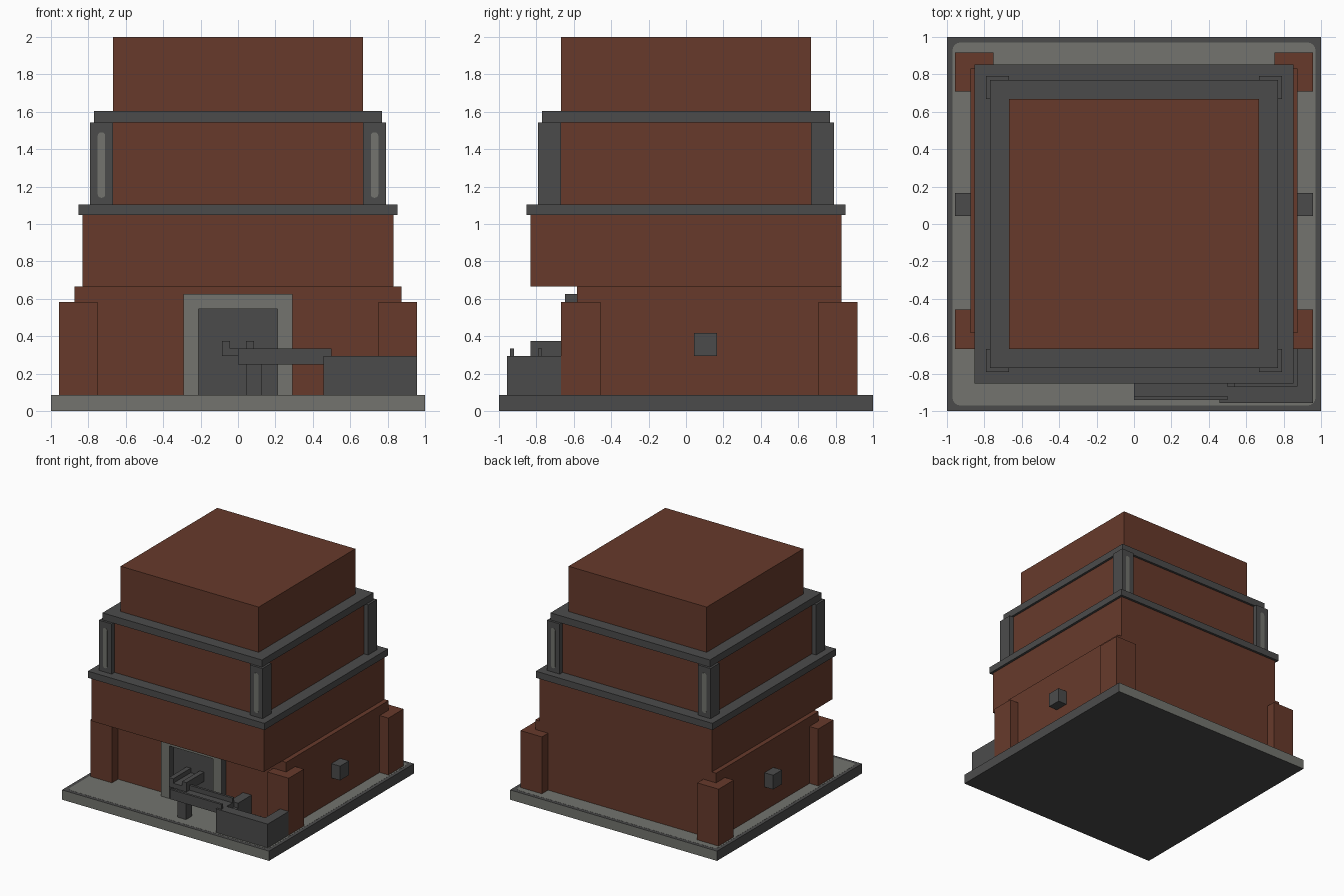
import bpy
import bmesh
import math
from mathutils import Matrix

if "Cube" in bpy.data.objects:
    bpy.data.objects.remove(bpy.data.objects["Cube"], do_unlink=True)


def material(name, rgb):
    lin = [((c / 255 + 0.055) / 1.055) ** 2.4 for c in rgb] + [1.0]
    m = bpy.data.materials.new(name)
    m.diffuse_color = lin
    m.use_nodes = True
    bsdf = next(n for n in m.node_tree.nodes if n.type == 'BSDF_PRINCIPLED')
    bsdf.inputs["Base Color"].default_value = lin
    bsdf.inputs["Roughness"].default_value = 0.9
    return m


BRICK = material("brick_red", (103, 58, 43))
DARK = material("dark_grey", (75, 75, 75))
LIGHT = material("light_grey", (115, 116, 110))


def finish(name, bm, mats):
    bmesh.ops.recalc_face_normals(bm, faces=bm.faces)
    me = bpy.data.meshes.new(name)
    bm.to_mesh(me)
    bm.free()
    for m in mats:
        me.materials.append(m)
    ob = bpy.data.objects.new(name, me)
    bpy.context.collection.objects.link(ob)
    return ob


def box(name, xs, ys, zs, mat, fb_mat=None):
    """Box from ranges; fb_mat colours the front and back faces."""
    bm = bmesh.new()
    bmesh.ops.create_cube(bm, size=1)
    for v in bm.verts:
        v.co = [r[0] if c < 0 else r[1] for c, r in zip(v.co, (xs, ys, zs))]
    bm.normal_update()
    if fb_mat:
        for f in bm.faces:
            f.material_index = int(abs(f.normal.y) > 0.9)
    return finish(name, bm, [mat] + ([fb_mat] if fb_mat else []))


def square(name, r, zs, mat):
    return box(name, (-r, r), (-r, r), zs, mat)


def span(side, a, b):
    """Range mirrored to the given side."""
    return tuple(sorted((side * a, side * b)))


def plate(name, w, h, radius, matrix, mat, thick=0.003):
    """Thin rounded rectangle centred on the matrix origin."""
    bm = bmesh.new()
    pts = []
    for q, (sx, sy) in enumerate(((1, 1), (-1, 1), (-1, -1), (1, -1))):
        for i in range(5):
            a = (q + i / 4) * math.pi / 2
            pts.append((sx * (w / 2 - radius) + radius * math.cos(a),
                        sy * (h / 2 - radius) + radius * math.sin(a), -thick / 2))
    face = bm.faces.new([bm.verts.new(p) for p in pts])
    ext = bmesh.ops.extrude_face_region(bm, geom=[face])
    for g in ext["geom"]:
        if isinstance(g, bmesh.types.BMVert):
            g.co.z += thick
    bm.transform(matrix)
    return finish(name, bm, [mat])


# Foundation
box("foundation", (-1, 1), (-1, 1), (0, 0.085), DARK, LIGHT)
plate("foundation_paving", 1.94, 1.94, 0.04, Matrix.Translation((0, 0, 0.0845)), LIGHT)

# Stacked masonry and ledges
box("lower_body", (-0.873, 0.873), (-0.583, 0.832), (0.085, 0.667), BRICK)
square("upper_body", 0.832, (0.667, 1.047), BRICK)
square("lower_ledge", 0.853, (1.047, 1.105), DARK)
square("middle_storey", 0.75, (1.105, 1.543), BRICK)
square("upper_ledge", 0.77, (1.543, 1.605), DARK)
square("top_storey", 0.667, (1.605, 2.0), BRICK)

for sx in (-1, 1):
    side = "left" if sx > 0 else "right"
    # Buttresses at the ground corners
    for end, ys in (("front", (-0.667, -0.458)), ("back", (0.708, 0.917))):
        box(f"{end}_{side}_buttress", span(sx, 0.75, 0.957), ys, (0.085, 0.583), BRICK)
    # Vent block on each side wall
    box(f"{side}_vent", span(sx, 0.86, 0.957), (0.042, 0.165), (0.293, 0.417), DARK)
    # Upper corner posts with light strips
    for sy in (-1, 1):
        end = "back" if sy > 0 else "front"
        box(f"{end}_{side}_post", span(sx, 0.667, 0.79), span(sy, 0.667, 0.79),
            (1.105, 1.543), DARK)
        m = Matrix.Translation((sx * 0.73, sy * 0.7895, 1.315)) @ Matrix.Rotation(math.pi / 2, 4, 'X')
        plate(f"{end}_{side}_strip", 0.04, 0.35, 0.018, m, LIGHT)
    # Door jambs
    box(f"{side}_door_jamb", span(sx, 0.21, 0.292), (-0.647, -0.58), (0.085, 0.625), DARK, LIGHT)

# Door
box("door_lintel", (-0.21, 0.21), (-0.647, -0.58), (0.545, 0.625), DARK, LIGHT)
box("door_panel", (-0.21, 0.21), (-0.59, -0.575), (0.085, 0.545), DARK)

# Chute coming out of the door
box("chute_bed", (-0.085, 0.085), (-0.832, -0.585), (0.293, 0.335), DARK)
for sx in (-1, 1):
    box("chute_rail", span(sx, 0.043, 0.085), (-0.832, -0.585), (0.335, 0.374), DARK)

# Conveyor leading to the bin
box("conveyor_bed", (0, 0.5), (-0.94, -0.77), (0.25, 0.293), DARK)
for y in (-0.94, -0.79):
    box("conveyor_rail", (0, 0.5), (y, y + 0.021), (0.293, 0.335), DARK)
box("conveyor_leg", (0.043, 0.125), (-0.895, -0.815), (0.085, 0.25), DARK)

# Open bin with a low gap for the conveyor
box("bin_front", (0.457, 0.957), (-0.957, -0.87), (0.085, 0.293), DARK)
box("bin_outer_side", (0.872, 0.957), (-0.87, -0.66), (0.085, 0.293), DARK)
box("bin_inner_side", (0.457, 0.54), (-0.77, -0.58), (0.085, 0.293), DARK)
box("bin_gap_sill", (0.457, 0.54), (-0.87, -0.77), (0.085, 0.25), DARK)
box("bin_floor", (0.54, 0.872), (-0.87, -0.58), (0.085, 0.13), DARK)
